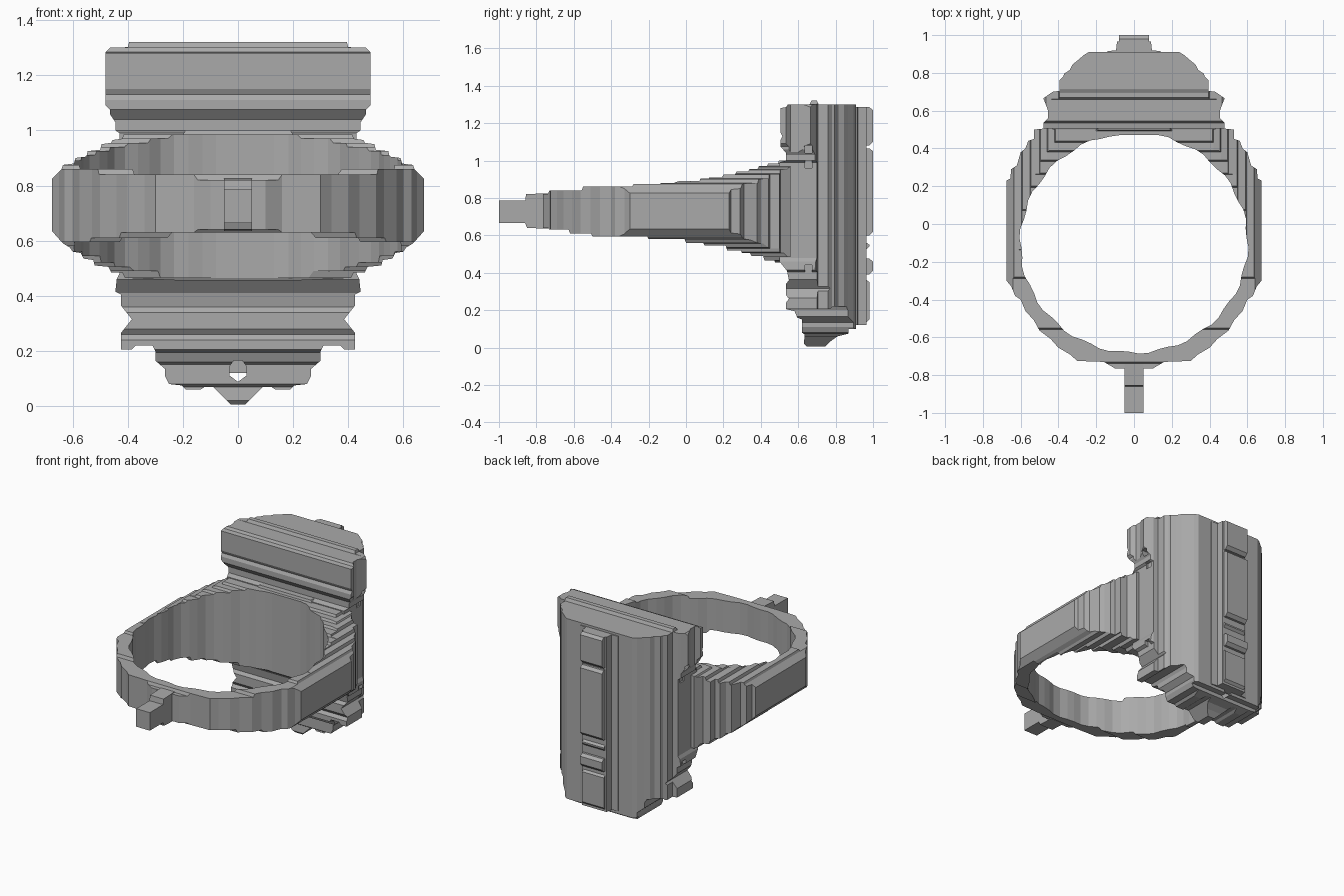
import bpy, bmesh, math

grey = bpy.data.materials.new("grey metal")
grey.diffuse_color = (0.4, 0.4, 0.4, 1)


def prism(name, pts, axis, lo, hi):
    """Extrude a 2D outline along an axis: z takes (x,y), y takes (x,z), x takes (y,z)."""
    def place(p, d):
        return {"z": (p[0], p[1], d), "y": (p[0], d, p[1]), "x": (d, p[0], p[1])}[axis]
    bm = bmesh.new()
    a = [bm.verts.new(place(p, lo)) for p in pts]
    b = [bm.verts.new(place(p, hi)) for p in pts]
    n = len(pts)
    bm.faces.new(a[::-1])
    bm.faces.new(b)
    for i in range(n):
        bm.faces.new((a[i], a[(i + 1) % n], b[(i + 1) % n], b[i]))
    bmesh.ops.recalc_face_normals(bm, faces=bm.faces)
    me = bpy.data.meshes.new(name)
    bm.to_mesh(me)
    bm.free()
    me.materials.append(grey)
    ob = bpy.data.objects.new(name, me)
    bpy.context.collection.objects.link(ob)
    return ob


def combine(ob, cutter, op):
    """Apply a boolean and drop the cutter."""
    m = ob.modifiers.new(op, "BOOLEAN")
    m.operation, m.object, m.solver = op, cutter, "EXACT"
    bpy.context.view_layer.update()
    me = bpy.data.meshes.new_from_object(ob.evaluated_get(bpy.context.evaluated_depsgraph_get()))
    ob.modifiers.clear()
    ob.data = me
    bpy.data.objects.remove(cutter)


def mirror(half):
    """Mirror an outline's right half across the vertical axis."""
    return half + [(-x, v) for x, v in reversed(half)]


def stairs(pts):
    """Turn a list of points into a staircase, rising at each new point."""
    out = [pts[0]]
    for (u0, v0), (u1, v1) in zip(pts, pts[1:]):
        out += [(u1 - 0.008, v0), (u1, v1)]
    return out


# Finger band: stepped outer outline with a ribbed round opening
outer = [(0.1, -0.765), (0.16, -0.73), (0.3, -0.725), (0.34, -0.69), (0.4, -0.655), (0.44, -0.61),
         (0.5, -0.565), (0.53, -0.51), (0.575, -0.46), (0.6, -0.4), (0.63, -0.38), (0.65, -0.33),
         (0.675, -0.3), (0.675, 0.23), (0.655, 0.24), (0.65, 0.29), (0.62, 0.31), (0.6, 0.38),
         (0.575, 0.4), (0.56, 0.44), (0.53, 0.45), (0.53, 0.5), (0.48, 0.505), (0.45, 0.56)]
band = prism("finger_band", mirror(outer), "z", 0.3, 1.2)
hole = []
for i in range(72):
    t = math.tau * (i + 0.5) / 72
    r = 1.0 + (0.012 if (i // 2) % 2 else -0.006)
    hole.append((0.6 * r * math.cos(t), min(0.47, -0.1 + 0.58 * r * math.sin(t))))
combine(band, prism("opening", hole, "z", 0.2, 1.3), "DIFFERENCE")

# The band grows taller toward the head in steps
top = stairs([(-0.9, 0.82), (-0.73, 0.84), (-0.55, 0.86), (-0.28, 0.875), (-0.13, 0.89), (0.08, 0.91),
              (0.2, 0.925), (0.27, 0.94), (0.34, 0.955), (0.39, 0.97), (0.44, 0.985), (0.5, 1.01)])
bottom = stairs([(-0.9, 0.64), (-0.73, 0.63), (-0.62, 0.61), (-0.5, 0.595), (-0.2, 0.58), (0.0, 0.56),
                 (0.1, 0.545), (0.22, 0.52), (0.3, 0.505), (0.35, 0.49), (0.42, 0.465), (0.48, 0.45)])
side = top + [(0.6, 1.01), (0.6, 0.45)] + bottom[::-1]
combine(band, prism("side_profile", side, "x", -1, 1), "INTERSECT")
front = [(0.2, 0.455), (0.41, 0.465), (0.42, 0.485), (0.46, 0.485), (0.47, 0.505), (0.52, 0.51),
         (0.525, 0.53), (0.56, 0.535), (0.57, 0.555), (0.6, 0.56), (0.61, 0.575), (0.635, 0.59),
         (0.675, 0.635), (0.675, 0.825), (0.64, 0.86), (0.635, 0.875), (0.595, 0.88), (0.59, 0.9),
         (0.55, 0.905), (0.545, 0.925), (0.5, 0.93), (0.495, 0.95), (0.46, 0.955), (0.455, 0.965),
         (0.42, 0.97), (0.415, 0.985), (0.2, 0.985), (0.19, 1.0)]
combine(band, prism("front_profile", mirror(front), "y", -1, 1), "INTERSECT")

# Small tab on the front of the band
prism("front_tab", [(-1, 0.665), (-0.86, 0.665), (-0.85, 0.64), (-0.74, 0.635), (-0.74, 0.825),
                    (-0.855, 0.82), (-0.86, 0.785), (-1, 0.785)], "x", -0.05, 0.05)

# Head: rounded back, shaped by its plan, front and side outlines
plan = [(0.48, 0.48), (0.48, 0.535), (0.455, 0.56), (0.455, 0.6), (0.47, 0.64), (0.48, 0.665),
        (0.445, 0.69), (0.43, 0.7), (0.395, 0.705), (0.395, 0.76), (0.375, 0.78), (0.37, 0.795),
        (0.34, 0.815), (0.325, 0.845), (0.3, 0.865), (0.265, 0.895), (0.24, 0.91)]
head = prism("head", mirror(plan), "z", -0.1, 1.4)
front = [(0.025, 0.005), (0.09, 0.07), (0.12, 0.07), (0.135, 0.06), (0.19, 0.06), (0.205, 0.075),
         (0.25, 0.08), (0.265, 0.11), (0.265, 0.135), (0.3, 0.165), (0.3, 0.2), (0.31, 0.22),
         (0.37, 0.22), (0.385, 0.205), (0.425, 0.205), (0.425, 0.265), (0.385, 0.315), (0.425, 0.365),
         (0.425, 0.405), (0.445, 0.415), (0.44, 0.46), (0.43, 0.48), (0.43, 0.99), (0.445, 1.0),
         (0.445, 1.03), (0.465, 1.06), (0.465, 1.075), (0.48, 1.09), (0.48, 1.285), (0.465, 1.3),
         (0.4, 1.302), (0.395, 1.32)]
combine(head, prism("front_profile", mirror(front), "y", 0, 2), "INTERSECT")
side = [(0.65, 0), (0.74, 0), (0.775, 0.035), (0.81, 0.06), (0.87, 0.075), (0.87, 0.1), (0.95, 0.1),
        (0.95, 1.3), (0.71, 1.3), (0.7, 1.32), (0.67, 1.32), (0.66, 1.3), (0.545, 1.3), (0.535, 1.285),
        (0.505, 1.28), (0.505, 1.15), (0.515, 1.13), (0.505, 1.11), (0.505, 1.075), (0.535, 1.04),
        (0.535, 1.0), (0.5, 0.99), (0.5, 0.46), (0.54, 0.41), (0.55, 0.36), (0.535, 0.34), (0.535, 0.28),
        (0.55, 0.26), (0.535, 0.24), (0.535, 0.205), (0.58, 0.195), (0.595, 0.16), (0.62, 0.15),
        (0.62, 0.08), (0.635, 0.07), (0.63, 0.02)]
combine(head, prism("side_profile", side, "x", -1, 1), "INTERSECT")

# Small opening through the lower tip, and shallow grooves along both flanks
eye = [(0.0, 0.088), (0.03, 0.11), (0.03, 0.145), (0.015, 0.165)]
combine(head, prism("eye", mirror(eye[1:]) + [eye[0]], "y", 0, 2), "DIFFERENCE")
for s in (-1, 1):
    for z in (0.42, 0.98, 1.06):
        groove = [(s * 0.42, z - 0.02), (s * 0.6, z - 0.02), (s * 0.6, z + 0.02), (s * 0.42, z + 0.02)]
        combine(head, prism("groove", groove, "y", 0.635, 0.675), "DIFFERENCE")

# Raised spine on the back, broken into blocks
prism("spine_base", mirror([(0.14, 0.88), (0.14, 0.915), (0.095, 0.92), (0.09, 0.965)]), "z", 0.12, 1.285)
blocks = [(1.09, 1.28), (0.61, 1.06), (0.53, 0.56), (0.4, 0.47), (0.14, 0.36)]
for i, (lo, hi) in enumerate(blocks):
    back = 0.98 if i in (2, 4) else 1.0
    prism(f"spine_block_{i + 1}", [(0.92, lo - 0.01), (back - 0.02, lo - 0.01), (back, lo + 0.01),
                                   (back, hi - 0.01), (back - 0.02, hi + 0.005), (0.92, hi + 0.005)],
          "x", -0.08, 0.08)
